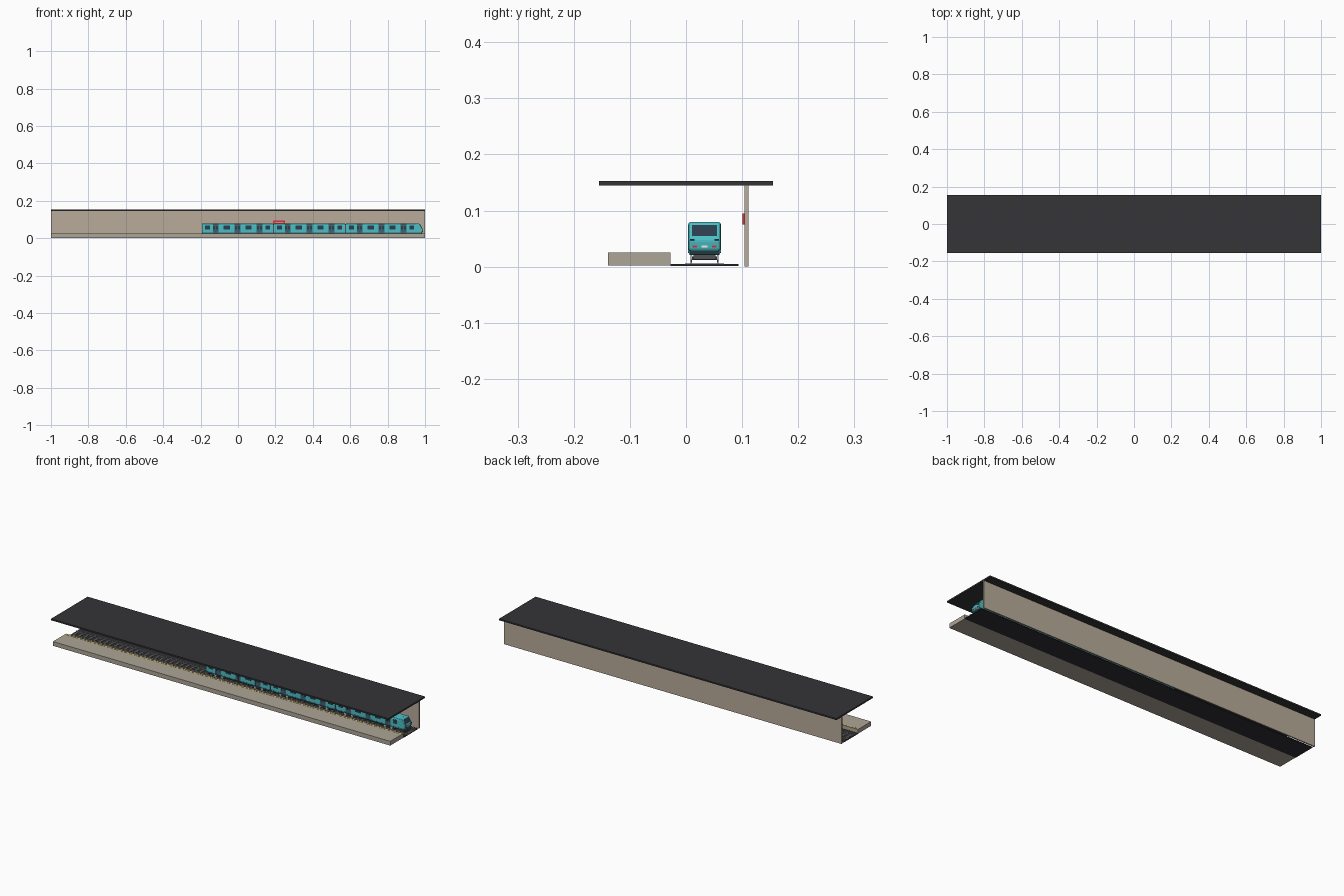
import bpy, bmesh, math
from mathutils import Matrix

if "Cube" in bpy.data.objects:
    bpy.data.objects.remove(bpy.data.objects["Cube"])


def mat(name, r, g, b):
    m = bpy.data.materials.new(name)
    m.diffuse_color = (r, g, b, 1)
    m.use_nodes = True
    m.node_tree.nodes["Principled BSDF"].inputs["Base Color"].default_value = m.diffuse_color
    return m


DARK = mat("dark_roof", 0.035, 0.035, 0.04)
BED = mat("track_bed", 0.03, 0.03, 0.035)
WALL = mat("wall_beige", 0.48, 0.41, 0.32)
STONE = mat("platform_stone", 0.42, 0.38, 0.31)
YELLOW = mat("yellow", 0.75, 0.52, 0.06)
STEEL = mat("steel", 0.5, 0.5, 0.5)
SLEEPER = mat("sleeper", 0.12, 0.12, 0.12)
TEAL = mat("teal", 0.07, 0.52, 0.56)
SLATE = mat("slate", 0.045, 0.13, 0.16)
GLASS = mat("glass", 0.025, 0.045, 0.075)
GREY = mat("undercarriage", 0.08, 0.085, 0.09)
RED = mat("red", 0.7, 0.03, 0.04)
WHITE = mat("lamp_white", 0.85, 0.85, 0.8)


def finish(name, bm, material):
    bmesh.ops.recalc_face_normals(bm, faces=bm.faces)
    me = bpy.data.meshes.new(name)
    bm.to_mesh(me)
    bm.free()
    me.materials.append(material)
    ob = bpy.data.objects.new(name, me)
    bpy.context.collection.objects.link(ob)
    return ob


def boxes(name, material, spans):
    """One object made of boxes given as (x0, x1, y0, y1, z0, z1)."""
    bm = bmesh.new()
    for x0, x1, y0, y1, z0, z1 in spans:
        m = Matrix.Translation(((x0 + x1) / 2, (y0 + y1) / 2, (z0 + z1) / 2))
        m = m @ Matrix.Diagonal((x1 - x0, y1 - y0, z1 - z0, 1))
        bmesh.ops.create_cube(bm, size=1, matrix=m)
    return finish(name, bm, material)


def prisms(name, material, sections):
    """Extrude (start points, end points) pairs into closed prisms."""
    bm = bmesh.new()
    for a, b in sections:
        va, vb = [bm.verts.new(p) for p in a], [bm.verts.new(p) for p in b]
        bm.faces.new(va)
        bm.faces.new(vb[::-1])
        for i in range(len(va)):
            j = (i + 1) % len(va)
            bm.faces.new((va[i], va[j], vb[j], vb[i]))
    return finish(name, bm, material)


YC = 0.033  # track centre line

# Station shell
boxes("roof", DARK, [(-1, 1, -0.155, 0.155, 0.145, 0.153)])
boxes("back_wall", WALL, [(-1, 1, 0.104, 0.111, 0, 0.145)])
boxes("platform", STONE, [(-1, 1, -0.139, -0.028, 0.002, 0.025)])
boxes("track_bed", BED, [(-1, 1, -0.028, 0.094, 0.001, 0.005)])
boxes("wall_sign", RED, [(0.187, 0.25, 0.101, 0.104, 0.075, 0.095)])
boxes("sign_stripe", WHITE, [(0.195, 0.242, 0.1005, 0.101, 0.083, 0.087)])

# Dashed yellow safety line
boxes("safety_line", YELLOW,
      [(-0.995 + i * 0.02, -0.981 + i * 0.02, -0.041, -0.034, 0.0248, 0.0256) for i in range(100)])

# Track
boxes("sleepers", SLEEPER,
      [(-0.99 + i * 0.03, -0.98 + i * 0.03, YC - 0.035, YC + 0.035, 0.0045, 0.006) for i in range(67)])
boxes("rails", STEEL,
      [(-1, 1, YC + s * 0.0235 - 0.0012, YC + s * 0.0235 + 0.0012, 0.005, 0.0095) for s in (-1, 1)])

# Train body cross-section
half = [(0.026, 0.021), (0.029, 0.028), (0.029, 0.068), (0.0265, 0.0765), (0.021, 0.080)]
profile = half + [(-y, z) for y, z in reversed(half)]


def section(x0, x1, inset=0.0):
    k = 1 - inset
    return tuple([(x, YC + y * k, 0.05 + (z - 0.05) * k) for y, z in profile] for x in (x0, x1))


CAR = 0.385
starts = [-0.195 + i * CAR for i in range(3)]
doors = [0.060, 0.177, 0.294]
DW = 0.031
panels, door_secs, windows, door_glass, seams, skirts = [], [], [], [], [], []
bogies, wheels, joints = [], [], []
for n, s in enumerate(starts):
    x = s + 0.003
    for k, d in enumerate(doors + [None]):
        end = s + d if d is not None else s + CAR - 0.003
        panels.append(section(x, end))
        # side windows
        w = 0.0125 if k in (0, 3) else 0.017
        c = (x + end) / 2
        for sd in (-1, 1):
            ya, yb = sorted((YC + sd * 0.027, YC + sd * 0.0295))
            windows.append((c - w, c + w, ya, yb, 0.046, 0.068))
            skirts.append((x, end, ya, yb, 0.024, 0.030))
        if d is not None:
            door_secs.append(section(end, end + DW, 0.03))
            m = end + DW / 2
            for sd in (-1, 1):
                ya, yb = sorted((YC + sd * 0.027, YC + sd * 0.0285))
                seams.append((m - 0.0006, m + 0.0006, ya, yb, 0.026, 0.07))
                for o in (-0.008, 0.008):
                    door_glass.append((m + o - 0.005, m + o + 0.005, ya, yb, 0.046, 0.066))
            x = end + DW
    if n:
        joints.append(section(s - 0.003, s + 0.003, 0.15))
    # underframe and bogies
    bogies.append((s + 0.01, s + CAR - 0.01, YC - 0.02, YC + 0.02, 0.016, 0.023))
    for b in (0.075, CAR - 0.075):
        bogies.append((s + b - 0.035, s + b + 0.035, YC - 0.022, YC + 0.022, 0.012, 0.018))
        wheels += [s + b - 0.02, s + b + 0.02]

prisms("car_body_panels", TEAL, panels)
prisms("car_door_bays", SLATE, door_secs)
prisms("car_connectors", GREY, joints)
boxes("side_windows", GLASS, windows)
boxes("door_windows", GLASS, door_glass)
boxes("door_seams", GREY, seams)
boxes("lower_side_bands", SLATE, skirts)
boxes("underframe_and_bogies", GREY, bogies)

# Wheels
bm = bmesh.new()
for x in wheels:
    for s in (-1, 1):
        m = Matrix.Translation((x, YC + s * 0.0235, 0.0165)) @ Matrix.Rotation(math.pi / 2, 4, 'X')
        bmesh.ops.create_cone(bm, cap_ends=True, segments=16, radius1=0.007, radius2=0.007,
                              depth=0.003, matrix=m)
finish("wheels", bm, STEEL)


def side_profile(pts, hw):
    return tuple([(x, YC + s * hw, z) for x, z in pts] for s in (-1, 1))


# Sloping cab nose
nose = prisms("cab_nose", TEAL, [side_profile(
    [(0.950, 0.028), (0.985, 0.028), (0.988, 0.048), (0.968, 0.0795), (0.950, 0.0795)], 0.029)])
bev = nose.modifiers.new("rounding", 'BEVEL')
bev.width = 0.004
bev.segments = 2
prisms("nose_skirt", SLATE, [side_profile(
    [(0.950, 0.021), (0.978, 0.021), (0.984, 0.0285), (0.950, 0.0285)], 0.027)])
prisms("windscreen", GLASS, [side_profile(
    [(0.9846, 0.0545), (0.9858, 0.0545), (0.9733, 0.0742), (0.9721, 0.0742)], 0.0225)])

# Nose lamps
boxes("tail_lamps", RED, [(0.985, 0.9885, YC + s * 0.0175 - 0.004, YC + s * 0.0175 + 0.004, 0.0345, 0.0375)
                          for s in (-1, 1)])
boxes("centre_lamp", WHITE, [(0.985, 0.9885, YC - 0.005, YC + 0.005, 0.0345, 0.0375)])
boxes("headlamps", GLASS, [(0.986, 0.9892, YC + s * 0.0215 - 0.004, YC + s * 0.0215 + 0.004, 0.0455, 0.0495)
                           for s in (-1, 1)])
# Coupler
boxes("coupler", GREY, [(0.965, 0.985, YC - 0.02, YC + 0.02, 0.013, 0.022)])
